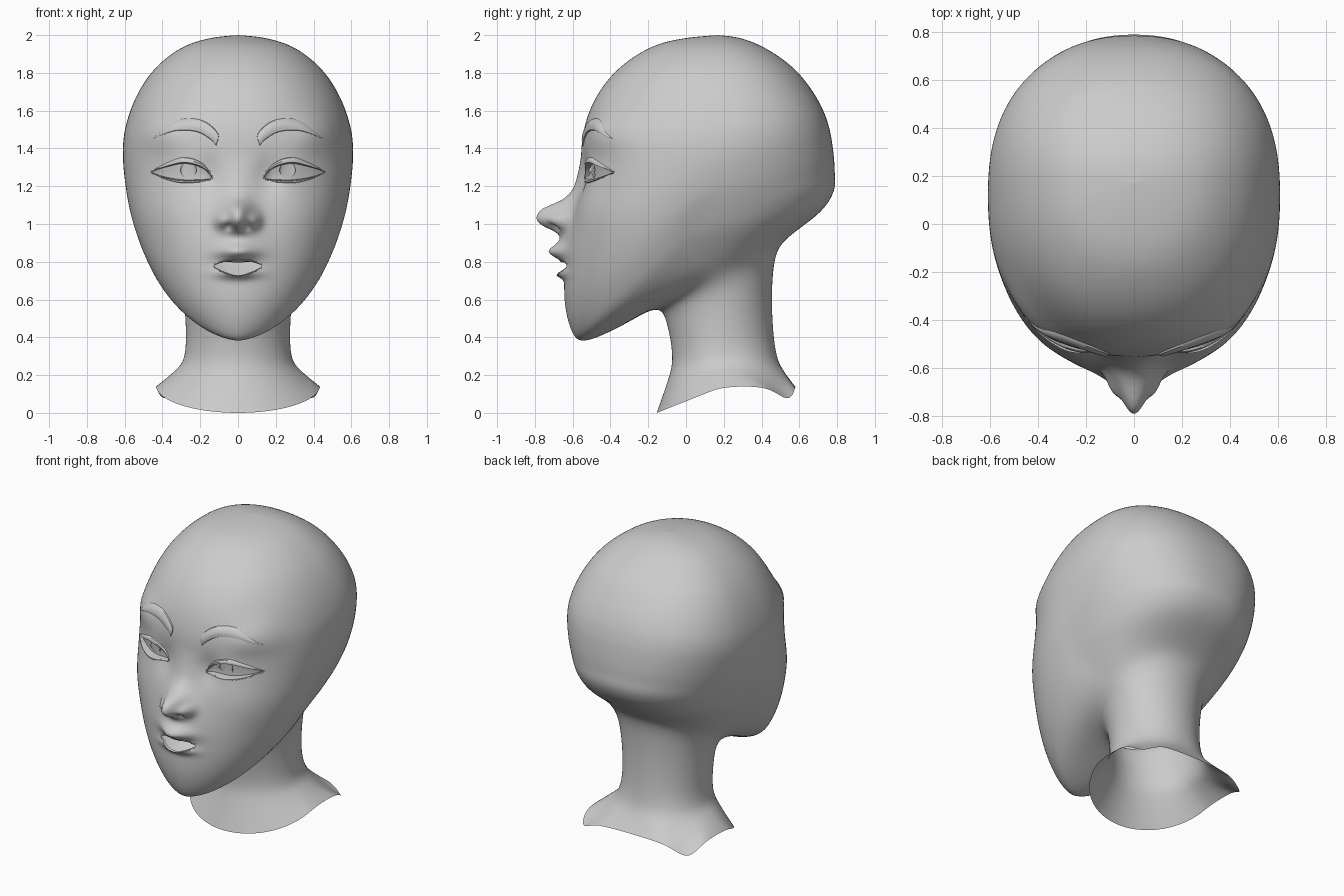
import bpy
from math import sin, cos, pi, exp
from mathutils import Vector
from mathutils.bvhtree import BVHTree

cube = bpy.data.objects.get("Cube")
if cube:
    bpy.data.objects.remove(cube, do_unlink=True)

skin = bpy.data.materials.new("clay_grey")
skin.use_nodes = True
skin.diffuse_color = (0.6, 0.6, 0.6, 1)
skin.node_tree.nodes["Principled BSDF"].inputs["Base Color"].default_value = skin.diffuse_color


def spline(rows, steps):
    """Smooth curve through rows of numbers, with equal steps in each span."""
    rows = [Vector(r) for r in rows]
    pts = [2 * rows[0] - rows[1]] + rows + [2 * rows[-1] - rows[-2]]
    out = []
    for a, b, c, d in zip(pts, pts[1:], pts[2:], pts[3:]):
        for s in range(steps):
            f = s / steps
            out.append(b + (c - a) * (f / 2) + (2 * a - 5 * b + 4 * c - d) * (f * f / 2)
                       + (3 * b - a - 3 * c + d) * (f ** 3 / 2))
    return out + [rows[-1]]


def relax(pts, passes, closed):
    """Average neighbours to even out a curve; open ends stay put."""
    for _ in range(passes):
        new = [(p + 2 * q + r) / 4 for p, q, r in zip(pts[-1:] + pts[:-1], pts, pts[1:] + pts[:1])]
        pts = new if closed else pts[:1] + new[1:-1] + pts[-1:]
    return pts


def lookup(curve, key):
    """Value of a curve of (key, value) pairs, keys falling."""
    for p, q in zip(curve, curve[1:]):
        if q[0] <= key <= p[0]:
            return p[1] + (q[1] - p[1]) * (p[0] - key) / (p[0] - q[0])
    return 0.0


def inside(x, z, loop):
    """Even-odd test of a point against a closed outline."""
    odd = False
    for p, q in zip(loop, loop[1:] + loop[:1]):
        if (p[1] > z) != (q[1] > z) and x < p[0] + (z - p[1]) * (q[0] - p[0]) / (q[1] - p[1]):
            odd = not odd
    return odd


def add_mesh(name, verts, faces, angle):
    mesh = bpy.data.meshes.new(name)
    mesh.from_pydata(verts, [], faces)
    mesh.materials.append(skin)
    obj = bpy.data.objects.new(name, mesh)
    bpy.context.collection.objects.link(obj)
    bpy.ops.object.select_all(action="DESELECT")
    obj.select_set(True)
    bpy.context.view_layer.objects.active = obj
    bpy.ops.object.shade_smooth_by_angle(angle=angle)


# Tilted rings from collar to crown: front (y, z), side (x, y, z), back (y, z)
RINGS = [
    (-.155, 0, .435, .21, .145, .58, .14),
    (-.1, .16, .34, .2, .22, .52, .22),
    (-.07, .28, .28, .19, .3, .475, .32),
    (-.095, .45, .28, .195, .52, .455, .57),
    (-.15, .56, .31, .19, .7, .47, .82),
    (-.34, .46, .41, .13, .81, .54, .93),
    (-.54, .375, .5, .05, .93, .715, 1.06),
    (-.605, .43, .545, .055, 1.04, .79, 1.18),
    (-.64, .56, .575, .07, 1.13, .79, 1.27),
    (-.645, .7, .59, .08, 1.19, .788, 1.33),
    (-.635, .9, .602, .09, 1.26, .782, 1.39),
    (-.59, 1.13, .61, .11, 1.33, .77, 1.47),
    (-.558, 1.32, .611, .12, 1.41, .755, 1.53),
    (-.548, 1.47, .598, .13, 1.51, .73, 1.6),
    (-.495, 1.64, .548, .15, 1.66, .675, 1.7),
    (-.375, 1.81, .455, .16, 1.81, .575, 1.825),
    (-.185, 1.94, .31, .17, 1.93, .425, 1.93),
    (0, 1.985, .15, .17, 1.985, .29, 1.985),
    (.17, 2, 0, .17, 2, .17, 2),
]
# Squareness of the rings by row: over one is pointed, under one is boxy
FRONT_SHAPE = spline([(18, 1), (15, .92), (12, .87), (10, .93), (8, 1.07), (6, 1.2), (4, 1.05), (0, 1)], 6)
BACK_SHAPE = spline([(18, 1), (15, .9), (12, .84), (7, .87), (4, .95), (2, .93), (0, .36)], 6)
NOSE = spline([(1.36, 0), (1.25, .008), (1.18, .022), (1.13, .062), (1.1, .122), (1.075, .164),
               (1.04, .177), (1.01, .156), (.985, .11), (.965, .055), (.945, .018), (.925, 0)], 6)

# Soft bumps and dents on the face: x, z, width, height, depth
BUMPS = [
    (.09, 1.02, .034, .038, .05),     # nostril wing
    (.045, .985, .024, .014, -.04),   # nostril
    (.16, 1.25, .075, .1, -.03),      # eye socket
    (.41, 1.48, .13, .1, .032),       # brow ridge
    (.38, 1.08, .15, .13, .014),      # cheekbone
    (0, .92, .12, .09, .035),         # muzzle
    (0, .852, .1, .04, .07),          # upper lip
    (0, .742, .1, .028, .053),        # lower lip
]


def relief(x, z):
    x = abs(x)
    lift = lookup(NOSE, z) * exp(-(x / .074) ** 2)
    for bx, bz, w, h, depth in BUMPS:
        lift += depth * exp(-((x - bx) / w) ** 2 - ((z - bz) / h) ** 2)
    return lift


# Head and neck as one skin
STEPS, HALF = 14, 100
angles = [pi * (i / HALF) ** 1.3 for i in range(HALF + 1)]
angles += [-a for a in reversed(angles[1:-1])]
N = len(angles)
verts, faces = [], []
sections = relax(spline(RINGS, STEPS), 36, False)
for k, (fy, fz, sx, sy, sz, by, bz) in enumerate(sections):
    row = k / STEPS
    collar = max(0, 1 - row / 2)
    ring = []
    for t in angles:
        s, c = abs(sin(t)), cos(t)
        if c > 0:
            e, ey, ez, dip = lookup(FRONT_SHAPE, row), fy, fz, 0
        else:
            e, ey, ez, dip = lookup(BACK_SHAPE, row), by, bz, .065 * collar * sin(2 * t) ** 2
        x = sx * s ** e * (1 if t > 0 else -1)
        y = sy + (ey - sy) * abs(c) ** e
        ring.append(Vector((x, y, sz + (ez - sz) * abs(c) ** e - dip)))
    for p in relax(ring, 12, True):
        p.y -= relief(p.x, p.z) * max(0, min(1, (-.15 - p.y) / .15))
        verts.append(p)
for k in range(len(sections) - 1):
    for i in range(N):
        j = (i + 1) % N
        faces.append((k * N + i, k * N + j, (k + 1) * N + j, (k + 1) * N + i))
surface = BVHTree.FromPolygons(verts, faces)


def drape(name, low, high, profile, sign=1):
    """Patch between two outlines, following the skin; profile is (across, lift)."""
    pts, quads, n = [], [], len(low)
    for v, lift in profile:
        for i in range(n):
            x, z = low[i].lerp(high[i], v)
            hit = surface.ray_cast(Vector((x * sign, -2, z)), Vector((0, 1, 0)))[0]
            fade = sin(pi * i / (n - 1)) ** .5 if 0 < i < n - 1 else 0
            pts.append((x * sign, hit.y - lift * fade, z))
    for r in range(len(profile) - 1):
        for i in range(n - 1):
            a = r * n + i
            quad = (a, a + 1, a + n + 1, a + n)
            quads.append(quad if sign > 0 else quad[::-1])
    add_mesh(name, pts, quads, .7)


# Outlines of eye, brow and mouth, inner corner to outer corner
eye_low = spline([(.13, 1.24), (.2, 1.222), (.29, 1.215), (.38, 1.235), (.465, 1.275)], 8)
eye_high = spline([(.13, 1.24), (.185, 1.32), (.28, 1.354), (.375, 1.325), (.465, 1.275)], 8)
brow_low = spline([(.115, 1.415), (.15, 1.45), (.22, 1.487), (.33, 1.492), (.455, 1.45)], 8)
brow_high = spline([(.115, 1.415), (.105, 1.48), (.19, 1.55), (.32, 1.55), (.455, 1.45)], 8)
lip_low = spline([(-.135, .778), (-.07, .742), (0, .722), (.07, .742), (.135, .778)], 8)
lip_high = spline([(-.135, .778), (-.07, .804), (0, .802), (.07, .804), (.135, .778)], 8)
disc = [pi * i / 20 for i in range(21)]
iris_low = [Vector((.262 - .042 * cos(a), 1.285 - .042 * sin(a))) for a in disc]
iris_high = [Vector((.262 - .042 * cos(a), 1.285 + .042 * sin(a))) for a in disc]

# Open the skin at the eyes and the mouth
eye_hole = [a.lerp(b, .06) for a, b in zip(eye_low, eye_high)]
eye_hole += [a.lerp(b, .88) for a, b in zip(eye_low, eye_high)][::-1]
mouth_hole = lip_low + lip_high[::-1]


def is_open(face):
    mid = sum((verts[i] for i in face), Vector()) / len(face)
    if mid.y > -.25 or abs(mid.x) > .5 or not .7 < mid.z < 1.4:
        return False
    return inside(abs(mid.x), mid.z, eye_hole) or inside(mid.x, mid.z, mouth_hole)


add_mesh("head_and_neck", verts, [f for f in faces if not is_open(f)], 1.4)

# Lids curl over a sunken eyeball that leans downward; brows are low domes
EYE = [(0, -.004), (.03, .008), (.09, .01), (.13, -.02), (.14, -.042), (.35, -.038),
       (.55, -.032), (.75, -.026), (.76, -.02), (.8, .014), (.9, .016), (.97, .01), (1, -.004)]
BROW = [(0, -.004), (.06, .008), (.3, .014), (.5, .016), (.7, .014), (.94, .008), (1, -.004)]
for side, sign in (("left", 1), ("right", -1)):
    drape(side + "_eye", eye_low, eye_high, EYE, sign)
    drape(side + "_iris", iris_low, iris_high, [(v / 6, -.036 + v / 400) for v in range(7)], sign)
    drape(side + "_brow", brow_low, brow_high, BROW, sign)

# Lip rims around the open mouth
drape("lower_lip_rim", lip_low, lip_high, [(-.12, -.003), (-.04, .003), (.04, .001), (.08, -.02)])
drape("upper_lip_rim", lip_low, lip_high, [(.92, -.02), (.96, .001), (1.04, .003), (1.12, -.003)])
